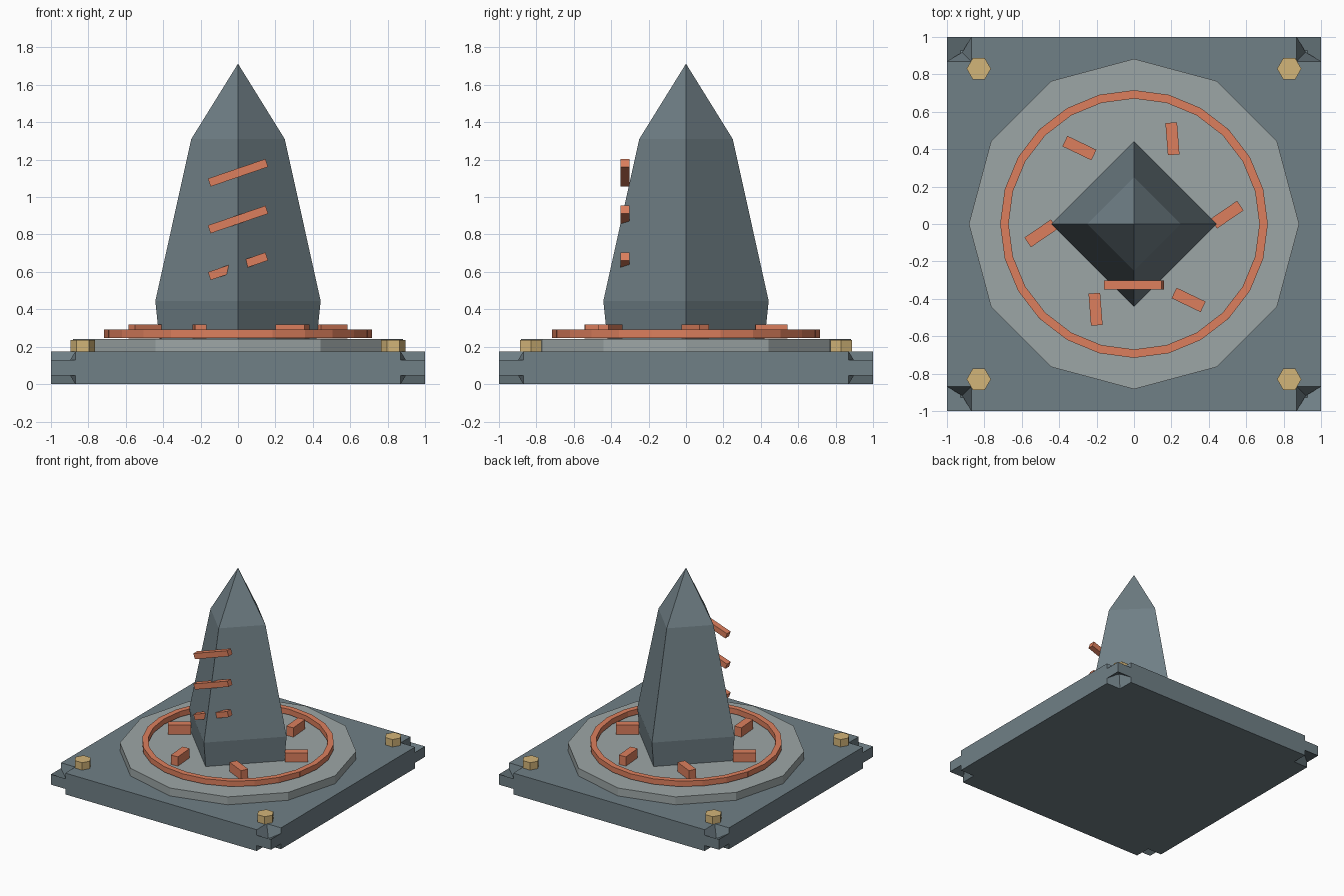
import bpy, bmesh, math
from mathutils import Matrix

if "Cube" in bpy.data.objects:
    bpy.data.objects.remove(bpy.data.objects["Cube"])


def material(name, rgb):
    m = bpy.data.materials.new(name)
    m.diffuse_color = (*rgb, 1)
    m.use_nodes = True
    m.node_tree.nodes["Principled BSDF"].inputs["Base Color"].default_value = m.diffuse_color
    return m


SLATE = material("slate", (0.162, 0.215, 0.240))
STONE = material("pale_stone", (0.335, 0.380, 0.380))
COPPER = material("copper", (0.72, 0.212, 0.11))
BRASS = material("brass", (0.65, 0.46, 0.19))


def finish(name, bm, mat):
    bmesh.ops.recalc_face_normals(bm, faces=bm.faces[:])
    me = bpy.data.meshes.new(name)
    bm.to_mesh(me)
    bm.free()
    me.materials.append(mat)
    ob = bpy.data.objects.new(name, me)
    bpy.context.collection.objects.link(ob)
    return ob


def box(name, size, matrix, mat):
    bm = bmesh.new()
    bmesh.ops.create_cube(bm, size=1, matrix=matrix @ Matrix.Diagonal((*size, 1)))
    return finish(name, bm, mat)


def polar(radius, angle, z, turn):
    """Place at a polar position, turned about z."""
    return (Matrix.Translation((radius * math.cos(angle), radius * math.sin(angle), z))
            @ Matrix.Rotation(turn, 4, 'Z'))


def lathe(name, profile, sides, mat, at=(0, 0)):
    """Revolve (radius, z) points; the first vertex lies on +x."""
    bm = bmesh.new()
    rings = []
    for r, z in profile:
        if r == 0:
            rings.append([bm.verts.new((*at, z))] * sides)
            continue
        rings.append([bm.verts.new((at[0] + r * math.cos(math.tau * i / sides),
                                    at[1] + r * math.sin(math.tau * i / sides), z))
                      for i in range(sides)])
    for a, b in zip(rings, rings[1:]):
        for i in range(sides):
            j = (i + 1) % sides
            bm.faces.new(dict.fromkeys((a[i], a[j], b[j], b[i])))
    for ring in (rings[0], rings[-1]):
        if ring[0] is not ring[1]:
            bm.faces.new(ring)
    return finish(name, bm, mat)


# Square plinth with concave notched corners
bm = bmesh.new()
bmesh.ops.create_cube(bm, size=1, matrix=Matrix.Translation((0, 0, 0.0875))
                      @ Matrix.Diagonal((2, 2, 0.175, 1)))
bmesh.ops.bevel(bm, geom=bm.verts[:], offset=0.13, offset_type='OFFSET', segments=2,
                profile=0.0, affect='VERTICES', clamp_overlap=False)
finish("plinth", bm, SLATE)

# Twelve-sided dais and four-sided obelisk
lathe("dais", [(0.883, 0.175), (0.883, 0.24)], 12, STONE)
lathe("obelisk", [(0.42, 0.235), (0.442, 0.444), (0.25, 1.31), (0, 1.713)], 4, SLATE)

# Copper ring of straight segments
for k in range(24):
    a = (k + 0.5) * math.tau / 24
    box(f"ring_segment_{k + 1}", (0.0446, 0.186, 0.045), polar(0.687, a, 0.27, a), COPPER)

# Slanted blocks around the obelisk
for k in range(6):
    a = 0.1 + k * math.tau / 6
    box(f"dais_block_{k + 1}", (0.172, 0.062, 0.076), polar(0.5, a, 0.282, a + 0.5), COPPER)

# Tilted bars on the front edge
for k in range(3):
    m = Matrix.Translation((0, -0.326, 0.63 + 0.25 * k)) @ Matrix.Rotation(-0.33, 4, 'Y')
    box(f"front_bar_{k + 1}", (0.325, 0.048, 0.045), m, COPPER)

# Hexagonal corner bolts
for sx in (-1, 1):
    for sy in (-1, 1):
        lathe("corner_bolt", [(0.065, 0.17), (0.065, 0.236)], 6, BRASS,
              at=(0.83 * sx, 0.83 * sy))
